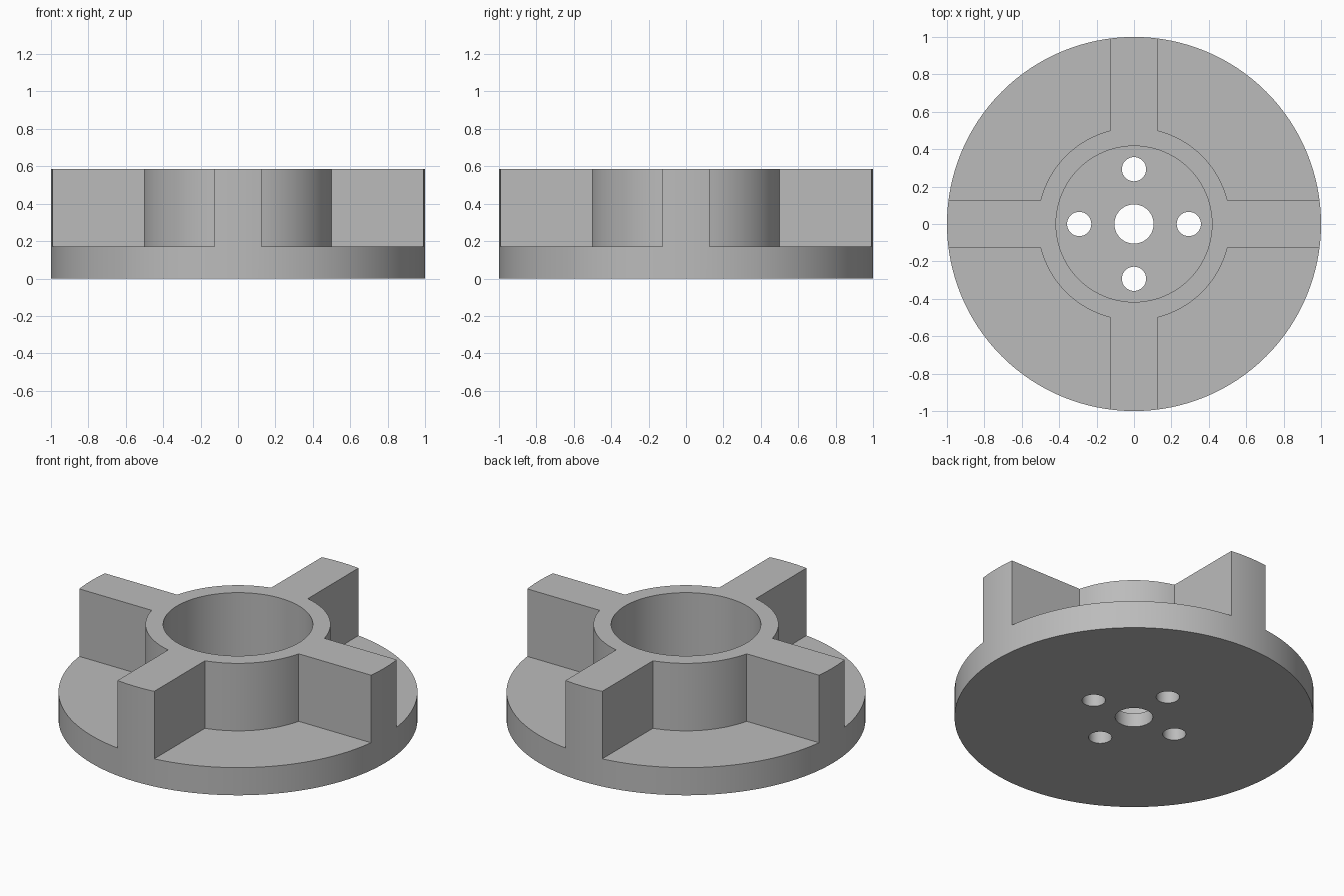
import bpy
import bmesh
from math import atan2, cos, sin, pi, hypot, radians
from mathutils import Matrix, Vector

if "Cube" in bpy.data.objects:
    bpy.data.objects.remove(bpy.data.objects["Cube"], do_unlink=True)

HEIGHT, BASE, FLOOR = 0.585, 0.17, 0.085
RIB_HALF, HUB_X = 0.125, 0.5
HUB_R, BORE_R = hypot(HUB_X, RIB_HALF), 0.417
HOLE_R, BOLT_R, BOLT_DIST = 0.105, 0.065, 0.293
OVER = 0.2

grey = bpy.data.materials.new("plain_grey")
grey.use_nodes = True
colour = (0.5, 0.5, 0.5, 1)
grey.diffuse_color = colour
grey.node_tree.nodes["Principled BSDF"].inputs["Base Color"].default_value = colour


def circle(radius, count, x=0.0, y=0.0):
    return [(x + radius * cos(2 * pi * i / count), y + radius * sin(2 * pi * i / count))
            for i in range(count)]


def prism(name, outline, z0, z1):
    """Extrude a counter-clockwise outline from z0 to z1."""
    bm = bmesh.new()
    face = bm.faces.new([bm.verts.new((x, y, z0)) for x, y in outline])
    top = bmesh.ops.extrude_face_region(bm, geom=[face])["geom"]
    moved = [v for v in top if isinstance(v, bmesh.types.BMVert)]
    bmesh.ops.translate(bm, verts=moved, vec=Vector((0, 0, z1 - z0)))
    bmesh.ops.recalc_face_normals(bm, faces=bm.faces)
    mesh = bpy.data.meshes.new(name)
    bm.to_mesh(mesh)
    bm.free()
    mesh.materials.append(grey)
    obj = bpy.data.objects.new(name, mesh)
    bpy.context.collection.objects.link(obj)
    return obj


def cut(body, cutter):
    """Subtract the cutter from the body and discard it."""
    cutter.hide_render = True
    mod = body.modifiers.new("cut", "BOOLEAN")
    mod.operation = "DIFFERENCE"
    mod.solver = "EXACT"
    mod.object = cutter
    bpy.context.view_layer.objects.active = body
    bpy.ops.object.modifier_apply(modifier=mod.name)
    bpy.data.objects.remove(cutter, do_unlink=True)


# Solid blank: disc, ribs and hub share one outer wall
body = prism("flanged_hub", circle(1, 128), 0, HEIGHT)

# Four pockets between the ribs, leaving the hub wall
start = atan2(RIB_HALF, HUB_X)
steps = 24
arc = [start + (pi / 2 - 2 * start) * i / steps for i in range(steps + 1)]
far = 1 + OVER
pocket = [(HUB_R * cos(a), HUB_R * sin(a)) for a in arc]
pocket += [(RIB_HALF, far), (far, far), (far, RIB_HALF)]
for k in range(4):
    cutter = prism("pocket_cutter", pocket, BASE, HEIGHT + OVER)
    cutter.data.transform(Matrix.Rotation(k * pi / 2, 4, "Z"))
    cut(body, cutter)

# Wide bore down to the floor, then the shaft hole and bolt holes
cut(body, prism("bore_cutter", circle(BORE_R, 96), FLOOR, HEIGHT + OVER))
cut(body, prism("shaft_cutter", circle(HOLE_R, 48), -OVER, BASE + OVER))
for x, y in circle(BOLT_DIST, 4):
    cut(body, prism("bolt_cutter", circle(BOLT_R, 32, x, y), -OVER, BASE + OVER))

# Smooth round walls, crisp edges
bpy.ops.object.select_all(action="DESELECT")
body.select_set(True)
bpy.context.view_layer.objects.active = body
bpy.ops.object.shade_smooth_by_angle(angle=radians(30))
